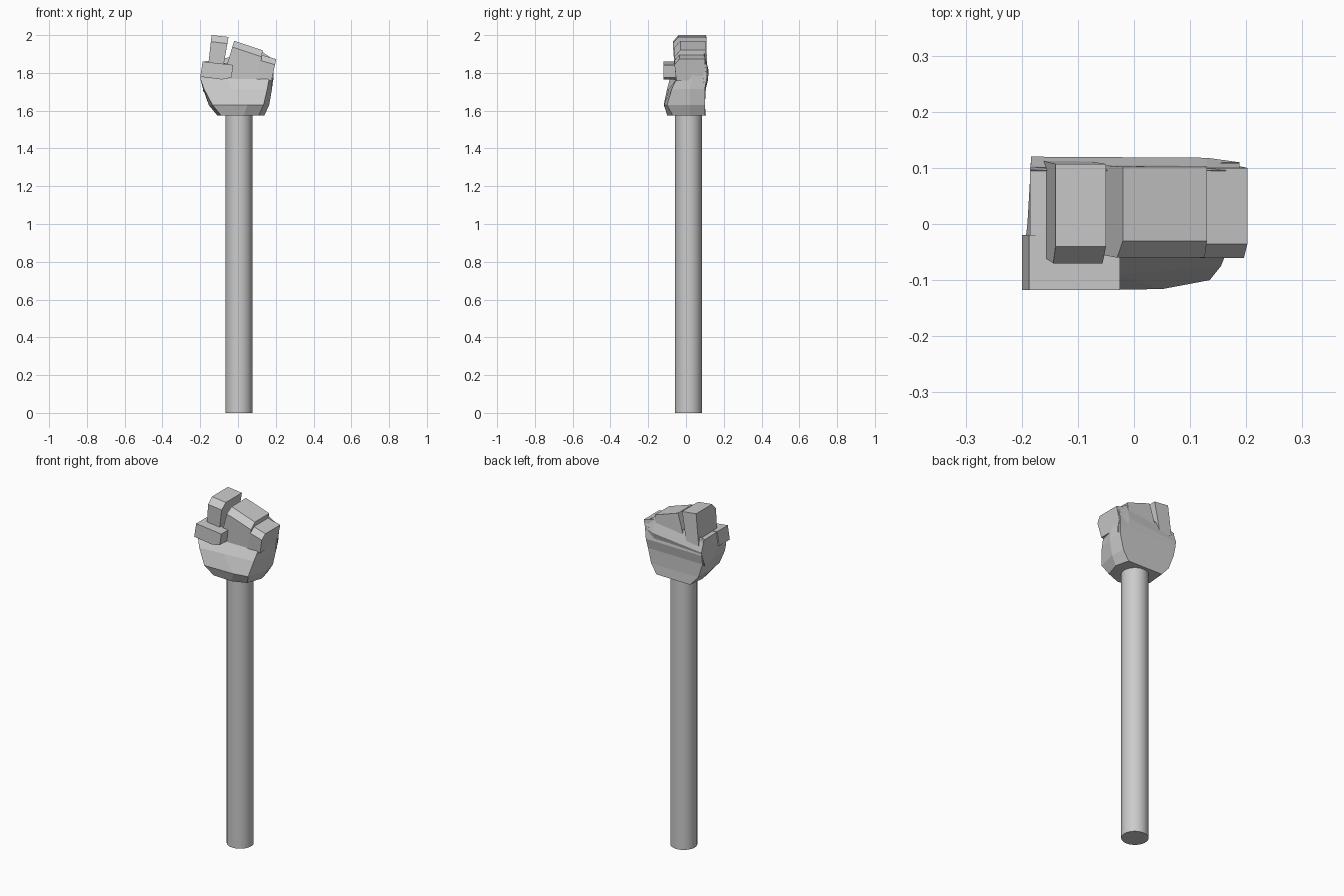
import bpy, bmesh
from mathutils import Vector

if "Cube" in bpy.data.objects:
    bpy.data.objects.remove(bpy.data.objects["Cube"])


def finish(name, bm):
    bmesh.ops.recalc_face_normals(bm, faces=bm.faces)
    mesh = bpy.data.meshes.new(name)
    bm.to_mesh(mesh)
    bm.free()
    obj = bpy.data.objects.new(name, mesh)
    bpy.context.collection.objects.link(obj)
    return obj


def loft(name, rings):
    """Skin a stack of equal-length rings of 3D points and cap both ends."""
    bm = bmesh.new()
    rows = [[bm.verts.new(p) for p in ring] for ring in rings]
    n = len(rows[0])
    for a, b in zip(rows, rows[1:]):
        for i in range(n):
            j = (i + 1) % n
            bm.faces.new((a[i], a[j], b[j], b[i]))
    bm.faces.new(rows[0])
    bm.faces.new(rows[-1])
    return finish(name, bm)


def finger(name, left, right, y_front, y_back, chamfer=0.035):
    """Folded finger: side section with a chamfered front knuckle.
    left / right are (base_x, base_z, top_x, top_z)."""
    rings = []
    for bx, bz, tx, tz in (left, right):
        base, top = Vector((bx, 0, bz)), Vector((tx, 0, tz))
        low = top + (base - top).normalized() * chamfer
        section = [(base, y_front + 0.01), (low, y_front), (top, y_front + chamfer * 0.85),
                   (top, y_back), (base, y_back + 0.005)]
        rings.append([(p.x, y, p.z) for p, y in section])
    return loft(name, rings)


# Round pole
bpy.ops.mesh.primitive_cylinder_add(vertices=32, radius=0.071, depth=1.6,
                                    location=(0.005, 0.013, 0.8))
pole = bpy.context.object
pole.name = "pole"
bpy.ops.object.shade_smooth_by_angle()

# Palm: front left, front middle, front right, right, back right, back left, left
palm_rings = [
    (1.575, [(-.09, -.095), (.03, -.10), (.11, -.07), (.14, .02), (.12, .10), (-.10, .105), (-.11, 0)]),
    (1.63, [(-.135, -.118), (.05, -.116), (.135, -.10), (.165, .02), (.155, .10), (-.15, .10), (-.155, 0)]),
    (1.715, [(-.18, -.10), (-.03, -.09), (.155, -.075), (.18, .02), (.175, .10), (-.18, .105), (-.185, 0)]),
    (1.77, [(-.20, -.085), (-.06, -.05), (.165, -.05), (.182, .03), (.182, .11), (-.183, .118), (-.19, 0)]),
]
rings = [[(x, y, z) for x, y in pts] for z, pts in palm_rings]
# sloping row of knuckles closes the palm at the top
rings.append([(-.185, -.07, 1.855), (-.05, -.045, 1.85), (.18, -.04, 1.83), (.19, .03, 1.84),
              (.188, .11, 1.84), (-.185, .10, 1.855), (-.185, 0, 1.857)])
loft("palm", rings)

# Raised crease along the back of the hand
loft("hand_back", [
    [(-.184, .09, 1.70), (-.184, .12, 1.79), (-.184, .095, 1.86)],
    [(.13, .09, 1.72), (.13, .118, 1.82), (.13, .095, 1.91)],
    [(.186, .09, 1.73), (.188, .11, 1.835), (.188, .095, 1.87)],
])

# Thumb laid across the front
loft("thumb", [
    [(-.20, y, 1.78), (-.085, y, 1.765), (-.035, y, 1.775), (-.025, y, 1.842), (-.187, y, 1.86)]
    for y in (-.118, -.02)
])

# Fingers: one raised, the rest stepping down to the little finger
finger("raised_finger", (-.16, 1.82, -.14, 2.0), (-.08, 1.82, -.05, 1.99), -.07, .107)
finger("middle_fingers", (-.085, 1.755, -.02, 1.97), (.11, 1.75, .13, 1.92), -.06, .102)
finger("little_finger", (.095, 1.75, .125, 1.895), (.178, 1.76, .202, 1.873), -.061, .10, 0.03)
